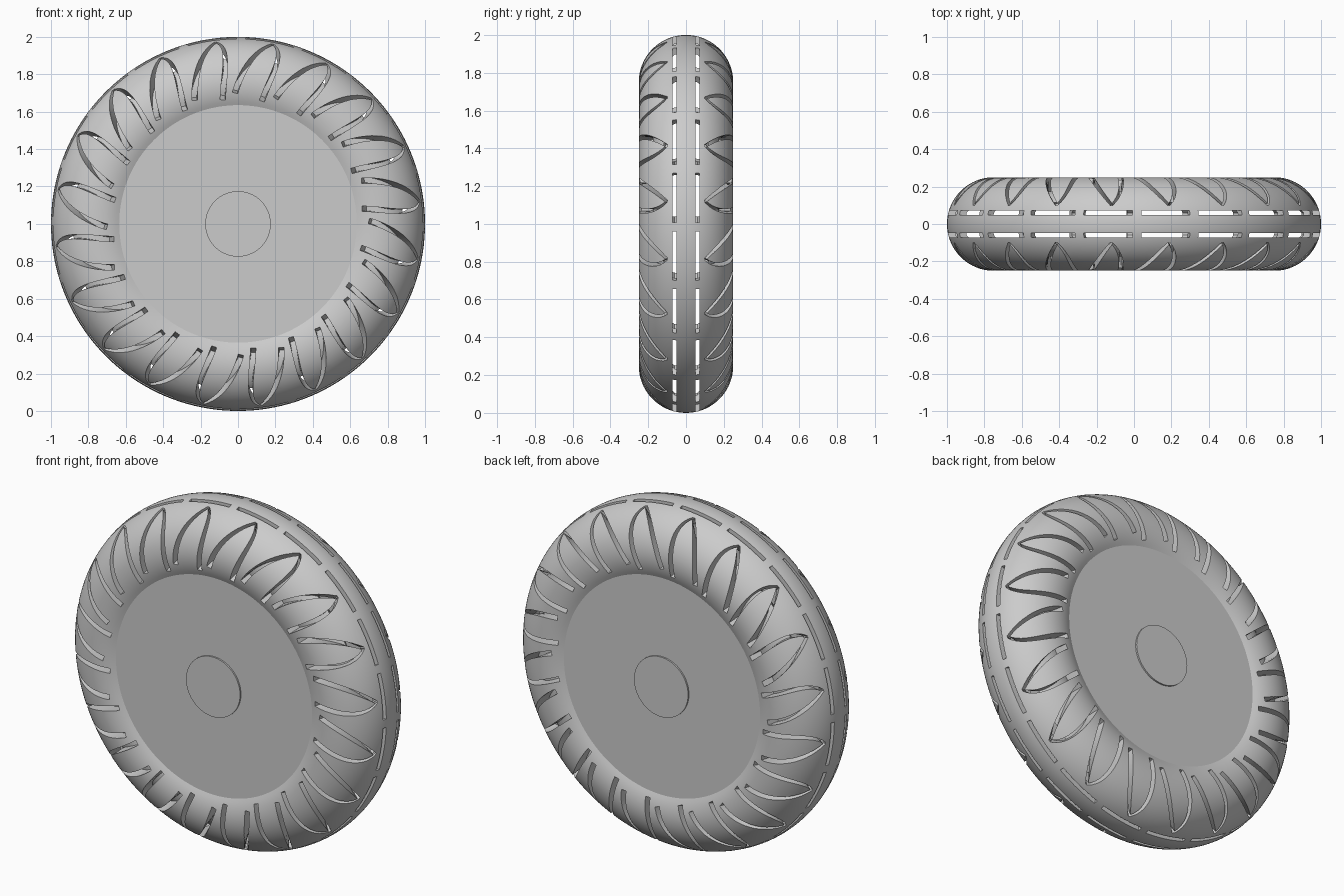
import bpy
import bmesh
from math import sin, cos, pi, radians, sqrt
from mathutils import Vector

RING, TUBE = 0.75, 0.25      # tyre centreline radius and section radius
COUNT = 20                   # tread pattern repeats
STEP = 2 * pi / COUNT
TIP = radians(11)            # angle of the first V tip

if "Cube" in bpy.data.objects:
    bpy.data.objects.remove(bpy.data.objects["Cube"], do_unlink=True)

rubber = bpy.data.materials.new("grey")
rubber.use_nodes = True
grey = (0.6, 0.6, 0.6, 1)
rubber.diffuse_color = grey
rubber.node_tree.nodes["Principled BSDF"].inputs["Base Color"].default_value = grey


def finish(name, bm):
    bmesh.ops.recalc_face_normals(bm, faces=bm.faces)
    mesh = bpy.data.meshes.new(name)
    bm.to_mesh(mesh)
    bm.free()
    mesh.materials.append(rubber)
    obj = bpy.data.objects.new(name, mesh)
    bpy.context.collection.objects.link(obj)
    return obj


def wheel_point(r, angle, y):
    """Angle runs clockwise from the top, seen from the front."""
    return Vector((r * sin(angle), y, 1 + r * cos(angle)))


def lathe(name, profile, segments=160):
    bm = bmesh.new()
    verts = [bm.verts.new(wheel_point(r, 0, y)) for r, y in profile]
    edges = [bm.edges.new(pair) for pair in zip(verts, verts[1:])]
    bmesh.ops.spin(bm, geom=verts + edges, cent=(0, 0, 1), axis=(0, 1, 0),
                   angle=2 * pi, steps=segments, use_merge=True)
    bmesh.ops.remove_doubles(bm, verts=bm.verts, dist=0.0001)
    return finish(name, bm)


def loft(bm, rings):
    """Closed bar through a list of four-cornered sections."""
    rows = [[bm.verts.new(p) for p in ring] for ring in rings]
    for a, b in zip(rows, rows[1:]):
        for i in range(4):
            j = (i + 1) % 4
            bm.faces.new((a[i], a[j], b[j], b[i]))
    bm.faces.new(rows[0])
    bm.faces.new(rows[-1])


def tube_point(phi, angle, rad):
    return wheel_point(RING + rad * cos(phi), angle, -rad * sin(phi))


def bezier(ctrl, t):
    a, b, c, d = (Vector(p) for p in ctrl)
    s = 1 - t
    return a * s**3 + b * 3 * s * s * t + c * 3 * s * t * t + d * t**3


def groove_cutter(name, ctrl, foot_width, tip_width, steps=14):
    """Grooves over the sidewall; ctrl is (section angle, offset from tip)."""
    bm = bmesh.new()
    for side in (1, -1):
        for k in range(COUNT):
            rings = []
            for i in range(steps + 1):
                t = i / steps

                def at(u, rad=TUBE):
                    phi, off = bezier(ctrl, u)
                    return tube_point(radians(phi) * side,
                                      TIP + k * STEP + radians(off), rad)
                top, low = at(t, TUBE + 0.02), at(t, TUBE - 0.075)
                along = at(t + 0.01) - at(t - 0.01)
                width = foot_width + (tip_width - foot_width) * t**2
                across = along.cross(top - low).normalized() * width / 2
                rings.append((top - across, top + across,
                              low + across, low - across))
            loft(bm, rings)
    return finish(name, bm)


def slot_cutter(name):
    """Dashed slots through the tread on both sides of the centre rib."""
    bm = bmesh.new()
    for side in (1, -1):
        for k in range(COUNT):
            rings = []
            for i in range(9):
                a = radians(2.3 + 15.2 * i / 8) + k * STEP
                rings.append([wheel_point(r, a, side * y) for r, y in
                              ((0.9, 0.049), (1.05, 0.049),
                               (1.05, 0.071), (0.9, 0.071))])
            loft(bm, rings)
    return finish(name, bm)


def cut(target, cutter):
    mod = target.modifiers.new("cut", "BOOLEAN")
    mod.operation = "DIFFERENCE"
    mod.solver = "MANIFOLD"
    mod.object = cutter
    bpy.context.view_layer.objects.active = target
    bpy.ops.object.modifier_apply(modifier=mod.name)
    bpy.data.objects.remove(cutter, do_unlink=True)


def smooth(obj):
    bpy.ops.object.select_all(action="DESELECT")
    obj.select_set(True)
    bpy.context.view_layer.objects.active = obj
    bpy.ops.object.shade_smooth_by_angle(angle=radians(20))


# Tyre and flat wheel faces in one turned body
end = radians(117.4)
arc = [(RING + TUBE * cos(end * i / 24), TUBE * sin(end * i / 24))
       for i in range(-24, 25)]
face_y = arc[-1][1]
wheel = lathe("wheel_and_tyre", [(0, -face_y)] + arc + [(0, face_y)])

# Hollow inside, thin under the tread
half = [(0, 0.2), (0.6, 0.2), (0.66, 0.14), (0.8, 0.14), (0.9, 0.11),
        (0.955, 0.06), (0.96, 0)]
cavity = half + [(r, -y) for r, y in reversed(half[:-1])]
cut(wheel, lathe("cavity_cutter", cavity))

# Tread pattern
cut(wheel, slot_cutter("slot_cutter"))
cut(wheel, groove_cutter("curved_groove_cutter",
                         ((101.5, -12.3), (80, -10), (50, -5.5), (24, 0)),
                         0.029, 0.014))
cut(wheel, groove_cutter("straight_groove_cutter",
                         ((109, 0), (82, 1.5), (45, 5), (24, 0)),
                         0.028, 0.010))
smooth(wheel)

# Raised hub caps
for name, side in (("front_hub_cap", -1), ("back_hub_cap", 1)):
    inner, outer = side * 0.21, side * (face_y + 0.009)
    smooth(lathe(name, [(0, inner), (0.175, inner), (0.175, outer), (0, outer)], 64))
